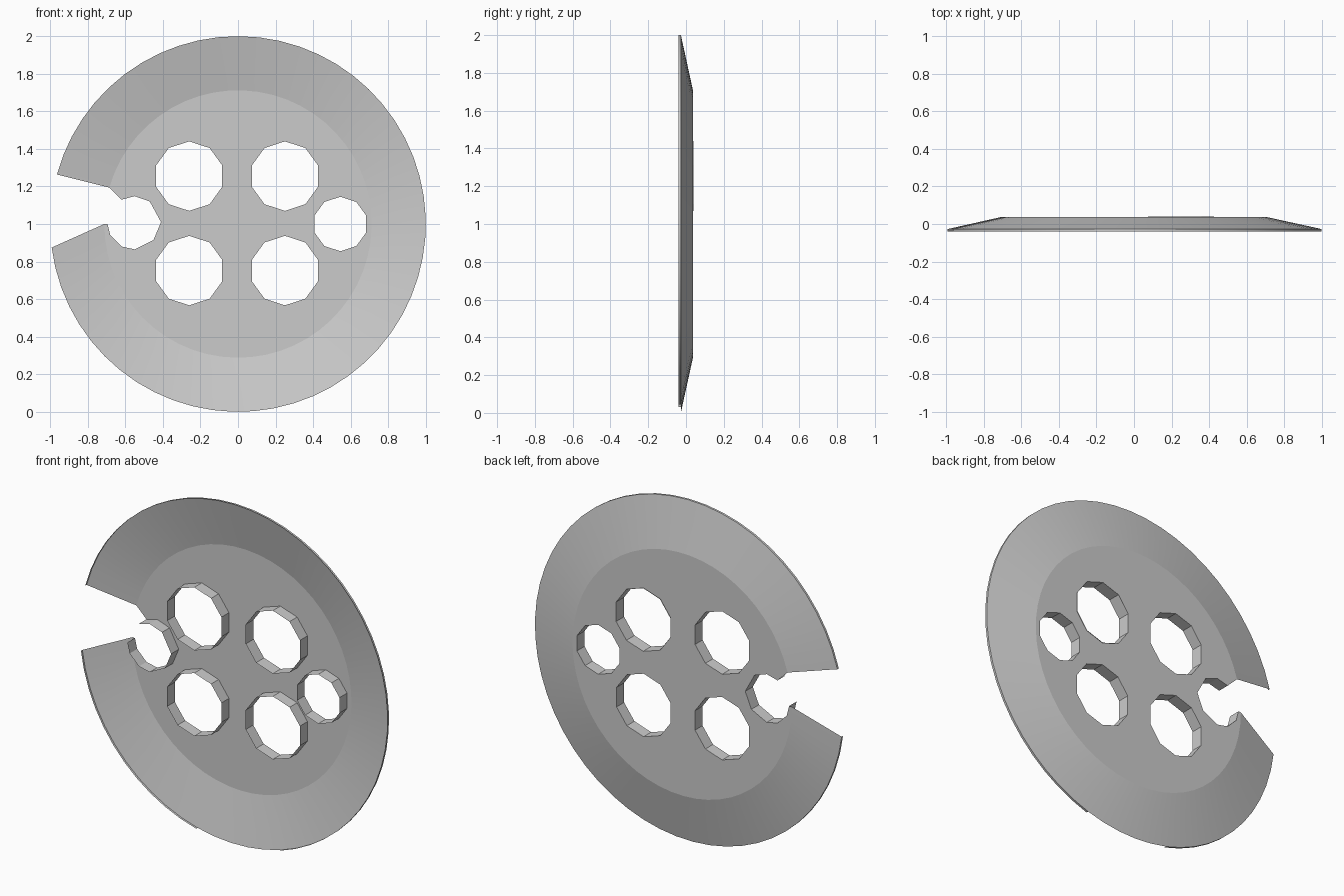
import bpy, bmesh
from math import sin, cos, radians, pi

if "Cube" in bpy.data.objects:
    bpy.data.objects.remove(bpy.data.objects["Cube"])

BACK, RIM, FRONT = 0.036, -0.027, -0.04
N = 54

def finish(bm, name):
    bmesh.ops.recalc_face_normals(bm, faces=bm.faces[:])
    me = bpy.data.meshes.new(name)
    bm.to_mesh(me)
    bm.free()
    ob = bpy.data.objects.new(name, me)
    bpy.context.collection.objects.link(ob)
    bpy.context.view_layer.objects.active = ob
    for o in bpy.context.selected_objects:
        o.select_set(False)
    ob.select_set(True)
    bpy.ops.object.shade_smooth_by_angle(angle=radians(9))
    return ob

def circle(cx, cz, r, n=10):
    return [(cx + r * sin(2 * pi * i / n), cz + r * cos(2 * pi * i / n)) for i in range(n)]

def arc(r, a0, a1):
    return [(r * cos(radians(a0 + (a1 - a0) * i / N)),
             1 + r * sin(radians(a0 + (a1 - a0) * i / N))) for i in range(N + 1)]

def verts(bm, pts, y):
    return [bm.verts.new((x, y, z)) for x, z in pts]

def loop_edges(bm, vs):
    return [bm.edges.new((a, b)) for a, b in zip(vs, vs[1:] + vs[:1])]

def strip(bm, a, b):
    for i in range(len(a) - 1):
        bm.faces.new((a[i], a[i + 1], b[i + 1], b[i]))

# Holes: x, z, radius, back lip
holes = [(-0.26, 1.255, 0.185, BACK), (0.25, 1.255, 0.185, 0.04),
         (-0.26, 0.752, 0.185, BACK), (0.25, 0.752, 0.185, BACK),
         (0.545, 1.0, 0.145, BACK)]
# Open hole at the inner end of the slot, from top to bottom
notch = [(-0.62, 1.13), (-0.55, 1.148), (-0.47, 1.12), (-0.41, 1.01), (-0.45, 0.915),
         (-0.55, 0.865), (-0.62, 0.88), (-0.68, 0.94), (-0.695, 1.0)]

# Dished sheet: flat centre, sloping ring and short rim
bm = bmesh.new()
inner = verts(bm, arc(0.712, -180, 164.2), BACK)
outer = verts(bm, arc(1.0, -172.8, 164.7), RIM)
lip = verts(bm, arc(1.0, -172.8, 164.7), FRONT)
edges = loop_edges(bm, inner + verts(bm, notch, BACK))
for x, z, r, y in holes:
    edges += loop_edges(bm, verts(bm, circle(x, z, r), BACK))
bmesh.ops.triangle_fill(bm, edges=edges, use_beauty=True, normal=(0, 1, 0))
strip(bm, inner, outer)
for i in range(N):
    m = (outer[i].co + outer[i + 1].co) / 2
    if not (abs(m.x) < 0.28 and m.z < 1):      # rim is missing at the bottom
        bm.faces.new((outer[i], outer[i + 1], lip[i + 1], lip[i]))
loose = [v for v in bm.verts if not v.link_faces]
bmesh.ops.delete(bm, geom=loose, context='VERTS')
finish(bm, "dished_disc")

# Hole walls reaching to the front
for k, (x, z, r, y) in enumerate(holes):
    bm = bmesh.new()
    pts = circle(x, z, r)
    a, b = verts(bm, pts, y), verts(bm, pts, -0.034)
    strip(bm, a + a[:1], b + b[:1])
    finish(bm, f"hole_wall_{k + 1}")

# Wall of the open hole
bm = bmesh.new()
strip(bm, verts(bm, notch, BACK), verts(bm, notch, -0.034))
finish(bm, "slot_wall")
